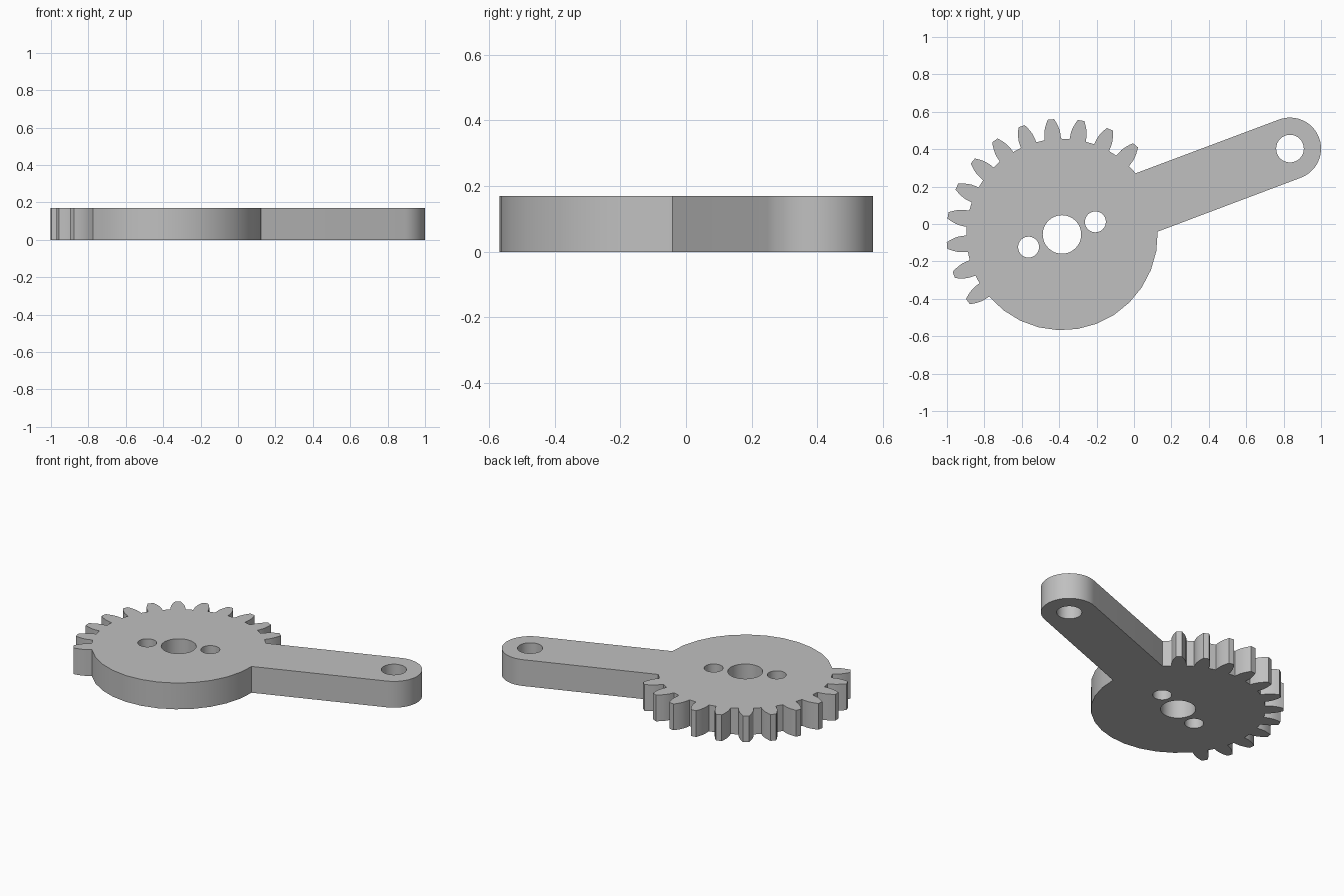
import bpy
import bmesh
from math import acos, cos, pi, radians, sin, tan
from mathutils import Vector

cube = bpy.data.objects.get("Cube")
if cube:
    bpy.data.objects.remove(cube, do_unlink=True)

HUB = Vector((-0.385, -0.056, 0))       # gear centre
PIVOT = Vector((0.834, 0.403, 0))       # hole at the arm's end
ARM_R = 0.166
ROOT_R, BASE_R, PITCH_R, TIP_R = 0.512, 0.536, 0.571, 0.618
THICKNESS = 0.17
PITCH = 2 * pi / 24
ARM_ANGLE = radians(20.7)


def polar(centre, r, a):
    return centre + Vector((r * cos(a), r * sin(a), 0))


def arc(centre, r, start, end, n):
    return [polar(centre, r, start + (end - start) * i / n) for i in range(n + 1)]


def circle(centre, r, n=32):
    return arc(centre, r, 0, 2 * pi, n)[:-1]


def involute(r):
    a = acos(min(1, BASE_R / r))
    return tan(a) - a


def half_angle(r):
    """Half of the angle a tooth covers at radius r."""
    return PITCH / 4 + involute(PITCH_R) - involute(r)


def tooth(a):
    flank = [(ROOT_R, half_angle(BASE_R) + 0.005)]
    for i in range(6):
        r = BASE_R + (TIP_R - BASE_R) * i / 5
        flank.append((r, half_angle(r)))
    rising = [polar(HUB, r, a - h) for r, h in flank]
    falling = [polar(HUB, r, a + h) for r, h in reversed(flank)]
    return rising + falling


# Outline: plain half of the disc, arm, then the toothed half
outline = arc(HUB, ROOT_R, radians(-139.3), radians(1.7), 12)[1:]
outline += arc(PIVOT, ARM_R, ARM_ANGLE - pi / 2, ARM_ANGLE + pi / 2, 24)
outline.append(polar(HUB, ROOT_R, radians(39.7)))
for i in range(12):
    outline += tooth(radians(50.5) + i * PITCH)

# Holes: shaft, two screws and the arm pivot
holes = [circle(HUB, 0.103), circle(PIVOT, 0.074)]
holes += [circle(polar(HUB, 0.191, ARM_ANGLE + t), 0.056) for t in (0, pi)]

# Fill the flat profile and extrude it
bm = bmesh.new()
edges = []
for loop in [outline] + holes:
    verts = [bm.verts.new(p) for p in loop]
    edges += [bm.edges.new((v, verts[i - 1])) for i, v in enumerate(verts)]
bmesh.ops.triangle_fill(bm, edges=edges, use_beauty=True, normal=(0, 0, 1))
top = bmesh.ops.extrude_face_region(bm, geom=bm.faces[:], use_keep_orig=True)
bmesh.ops.translate(bm, vec=(0, 0, THICKNESS),
                    verts=[g for g in top["geom"] if isinstance(g, bmesh.types.BMVert)])
bmesh.ops.recalc_face_normals(bm, faces=bm.faces[:])
mesh = bpy.data.meshes.new("gear_arm")
bm.to_mesh(mesh)
bm.free()

gear_arm = bpy.data.objects.new("gear_arm", mesh)
bpy.context.collection.objects.link(gear_arm)

# Plain grey material
grey = bpy.data.materials.new("plain grey")
grey.use_nodes = True
colour = (0.527, 0.527, 0.527, 1)
grey.diffuse_color = colour
grey.node_tree.nodes["Principled BSDF"].inputs["Base Color"].default_value = colour
mesh.materials.append(grey)

# Smooth the curved walls, keep the rims and tooth edges sharp
bpy.ops.object.select_all(action="DESELECT")
gear_arm.select_set(True)
bpy.context.view_layer.objects.active = gear_arm
bpy.ops.object.shade_smooth_by_angle(angle=radians(25))
